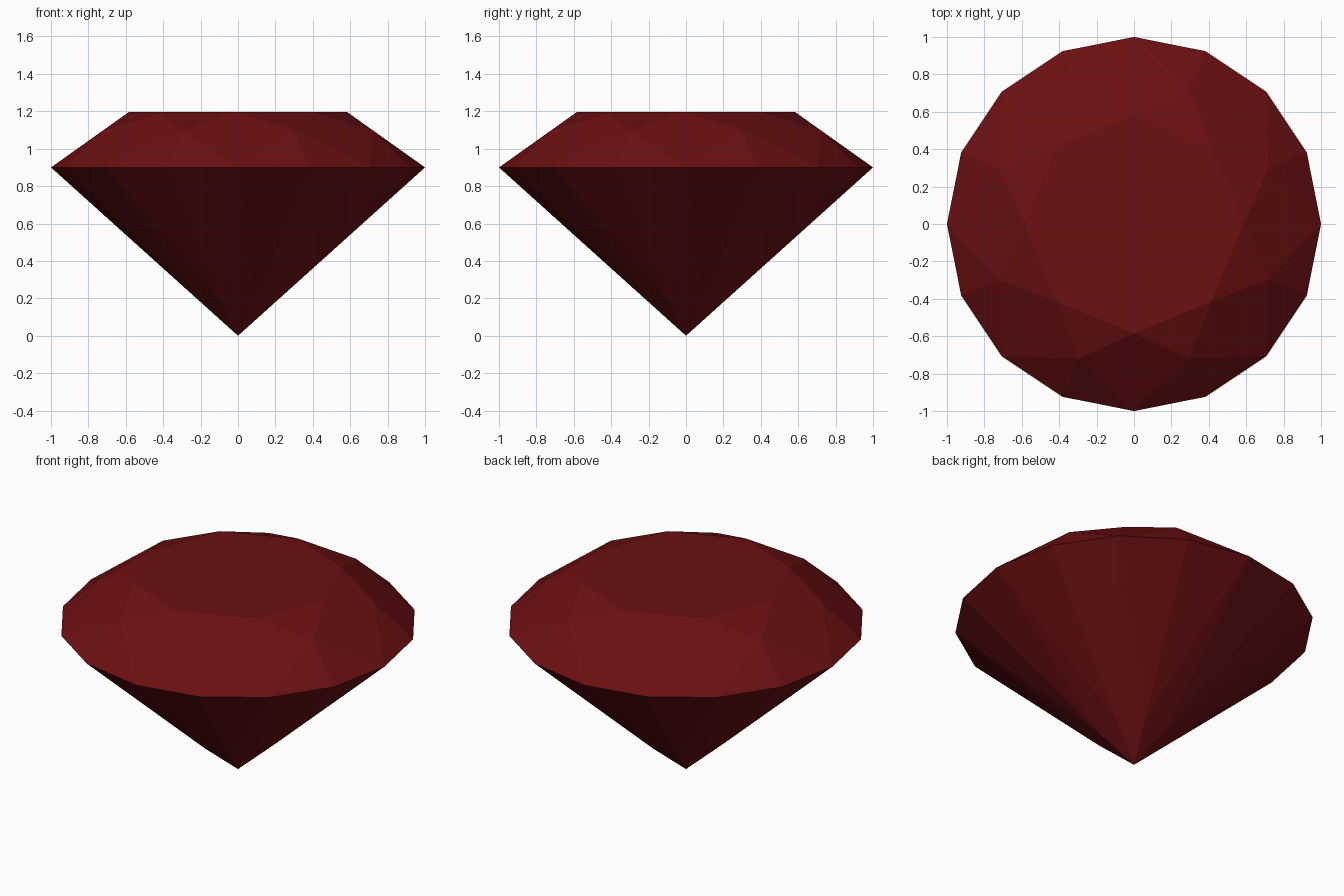
import bpy, bmesh, math

if "Cube" in bpy.data.objects:
    bpy.data.objects.remove(bpy.data.objects["Cube"])

GIRDLE_Z, TOP_Z = 0.90, 1.195
TABLE_R, STAR_R, LOWER_R = 0.585, 0.78, 0.216
HALF = math.pi / 8

# one dark red for the whole stone
red = bpy.data.materials.new("dark_red")
red.diffuse_color = (0.15, 0.005, 0.006, 1)
red.use_nodes = True
red.node_tree.nodes["Principled BSDF"].inputs["Base Color"].default_value = red.diffuse_color

bm = bmesh.new()

def ring(count, radius, z, turn=0.0):
    step = 2 * math.pi / count
    return [bm.verts.new((radius * math.cos(i * step + turn),
                          radius * math.sin(i * step + turn), z)) for i in range(count)]

# heights chosen so that the main kite facets are flat
c = math.cos(HALF)
star_z = TOP_Z - (STAR_R * c - TABLE_R) / (1 - TABLE_R) * (TOP_Z - GIRDLE_Z)
table = ring(8, TABLE_R, TOP_Z)
star = ring(8, STAR_R, star_z, HALF)
girdle = ring(16, 1.0, GIRDLE_Z)
lower = ring(8, LOWER_R, LOWER_R * c * GIRDLE_Z, HALF)
culet = bm.verts.new((0, 0, 0))

bm.faces.new(table)
for i in range(8):
    n = (i + 1) % 8
    g0, g1, g2 = girdle[2 * i], girdle[2 * i + 1], girdle[2 * n]
    # crown: star, kite and upper girdle facets
    bm.faces.new((table[i], star[i], table[n]))
    bm.faces.new((table[i], star[i - 1], g0, star[i]))
    bm.faces.new((star[i], g0, g1))
    bm.faces.new((star[i], g1, g2))
    # pavilion: long kite and lower girdle facets
    bm.faces.new((culet, lower[i], g0, lower[i - 1]))
    bm.faces.new((lower[i], g1, g0))
    bm.faces.new((lower[i], g2, g1))

bmesh.ops.recalc_face_normals(bm, faces=bm.faces)
mesh = bpy.data.meshes.new("cut_gem")
bm.to_mesh(mesh)
bm.free()
mesh.materials.append(red)
gem = bpy.data.objects.new("cut_gem", mesh)
bpy.context.collection.objects.link(gem)
